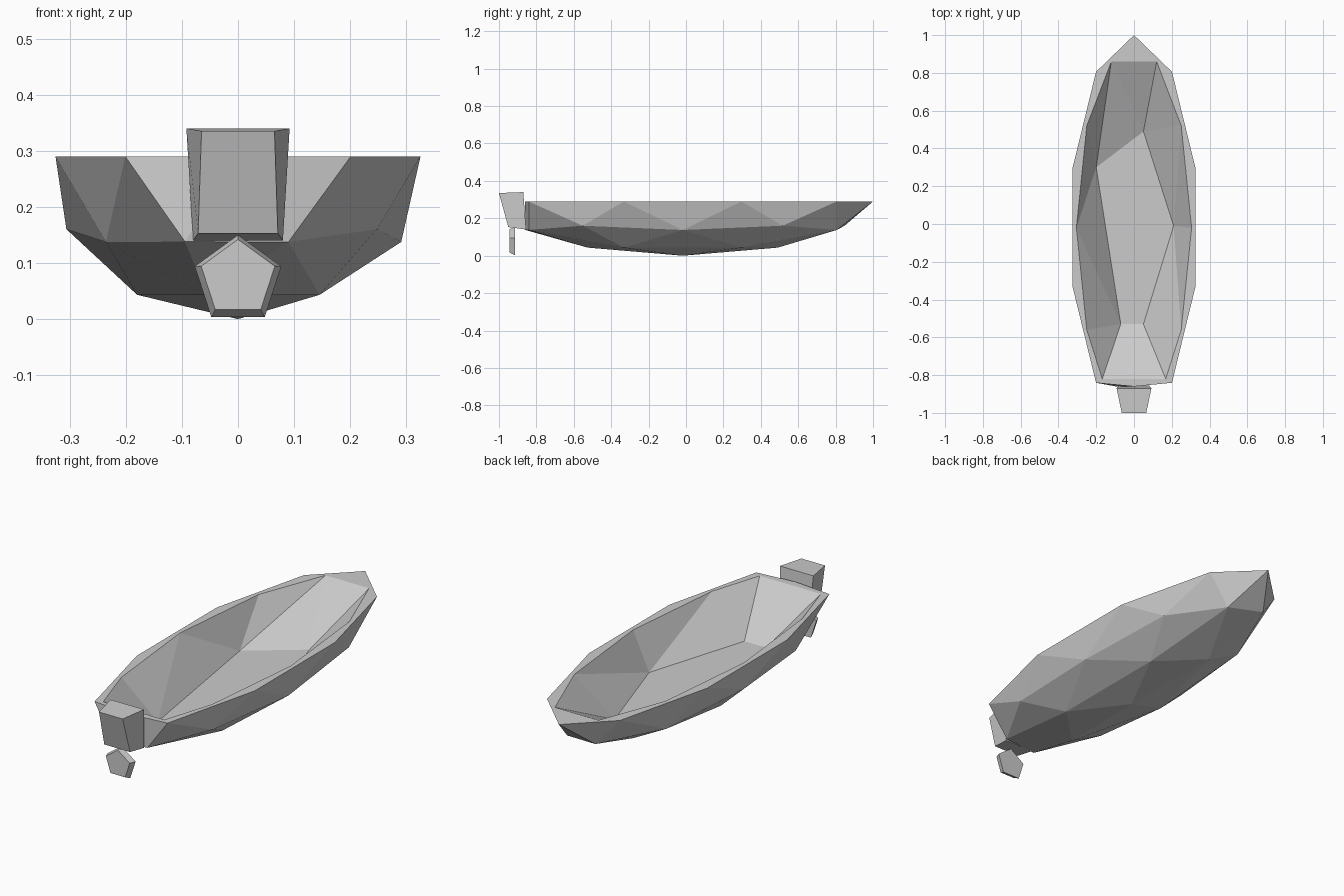
import bpy, bmesh, math
from mathutils import Matrix, Vector

if "Cube" in bpy.data.objects:
    bpy.data.objects.remove(bpy.data.objects["Cube"])

RIM, FLOOR = 0.29, 0.107

grey = bpy.data.materials.new("light_grey")
grey.use_nodes = True
colour = (0.6, 0.6, 0.6, 1)
grey.diffuse_color = colour
grey.node_tree.nodes["Principled BSDF"].inputs["Base Color"].default_value = colour


def finish(bm, name):
    bmesh.ops.recalc_face_normals(bm, faces=bm.faces)
    mesh = bpy.data.meshes.new(name)
    bm.to_mesh(mesh)
    bm.free()
    mesh.materials.append(grey)
    obj = bpy.data.objects.new(name, mesh)
    bpy.context.collection.objects.link(obj)
    return obj


# Hull shell: lower half of a stretched icosphere with the stern cut flat
bm = bmesh.new()
bmesh.ops.create_icosphere(bm, subdivisions=2, radius=1)
bmesh.ops.delete(bm, geom=[v for v in bm.verts if v.co.z > 0.01], context='VERTS')
for v in bm.verts:
    v.co = Vector((v.co.x * 0.342, v.co.y * 1.0175 - 0.0175, (v.co.z + 1) * RIM))
    if v.co.y < -0.85:
        v.co.y = -0.86
        if v.co.z < 0.2:
            v.co.z = 0.138
rim_edges = [e for e in bm.edges if e.is_boundary]

# Inner lip and flat floor corners, both listed clockwise from the bow
lip_half = [(0.12, 0.86), (0.25, 0.52), (0.305, -0.02), (0.25, -0.56), (0.168, -0.82)]
lip_pts = lip_half + [(-x, y) for x, y in reversed(lip_half)]
floor_pts = [(0.05, 0.49), (0.21, -0.01), (0.05, -0.53), (-0.07, -0.53), (-0.2, 0.3)]
lip = [bm.verts.new((x, y, RIM)) for x, y in lip_pts]
floor = [bm.verts.new((x, y, FLOOR)) for x, y in floor_pts]
lip_edges = [bm.edges.new((lip[i - 1], lip[i])) for i in range(len(lip))]

# Flat gunwale between the outer rim and the inner lip
bmesh.ops.triangle_fill(bm, edges=rim_edges + lip_edges, use_beauty=True,
                        normal=(0, 0, 1))

# Inner floor and walls: each lip edge drops to one floor corner
bm.faces.new(floor)
feet = [0, 1, 1, 2, None, 3, 3, 4, 4, None]
for i, foot in enumerate(feet):
    if foot is not None:
        bm.faces.new((lip[i], lip[(i + 1) % 10], floor[foot]))
for corner, a, b in ((1, 0, 1), (3, 1, 2), (7, 3, 4)):
    bm.faces.new((lip[corner], floor[a], floor[b]))
for a, b, c, d in ((9, 0, 0, 4), (4, 5, 3, 2)):
    bm.faces.new((lip[a], lip[b], floor[c]))
    bm.faces.new((lip[a], floor[c], floor[d]))
finish(bm, "hull")

# Outboard motor: a box tapered towards its outer end
bm = bmesh.new()
bmesh.ops.create_cube(bm, size=2)
for v in bm.verts:
    outer, top = v.co.y < 0, v.co.z > 0
    if outer:
        width, y, z = (0.065, -1.0, 0.335) if top else (0.071, -0.95, 0.153)
    else:
        width, y, z = (0.092, -0.87, 0.34) if top else (0.08, -0.855, 0.14)
    v.co = Vector((math.copysign(width, v.co.x), y, z))
finish(bm, "motor")

# Propeller: short five-sided disc with a smaller outer face
bm = bmesh.new()
rings = []
for radius, y, z in ((0.069, -0.945, 0.073), (0.081, -0.915, 0.069)):
    angles = [math.tau * i / 5 for i in range(5)]
    rings.append([bm.verts.new((radius * math.sin(a), y, z + radius * math.cos(a)))
                  for a in angles])
    bm.faces.new(rings[-1])
for i in range(5):
    bm.faces.new((rings[0][i - 1], rings[0][i], rings[1][i], rings[1][i - 1]))
finish(bm, "propeller")
